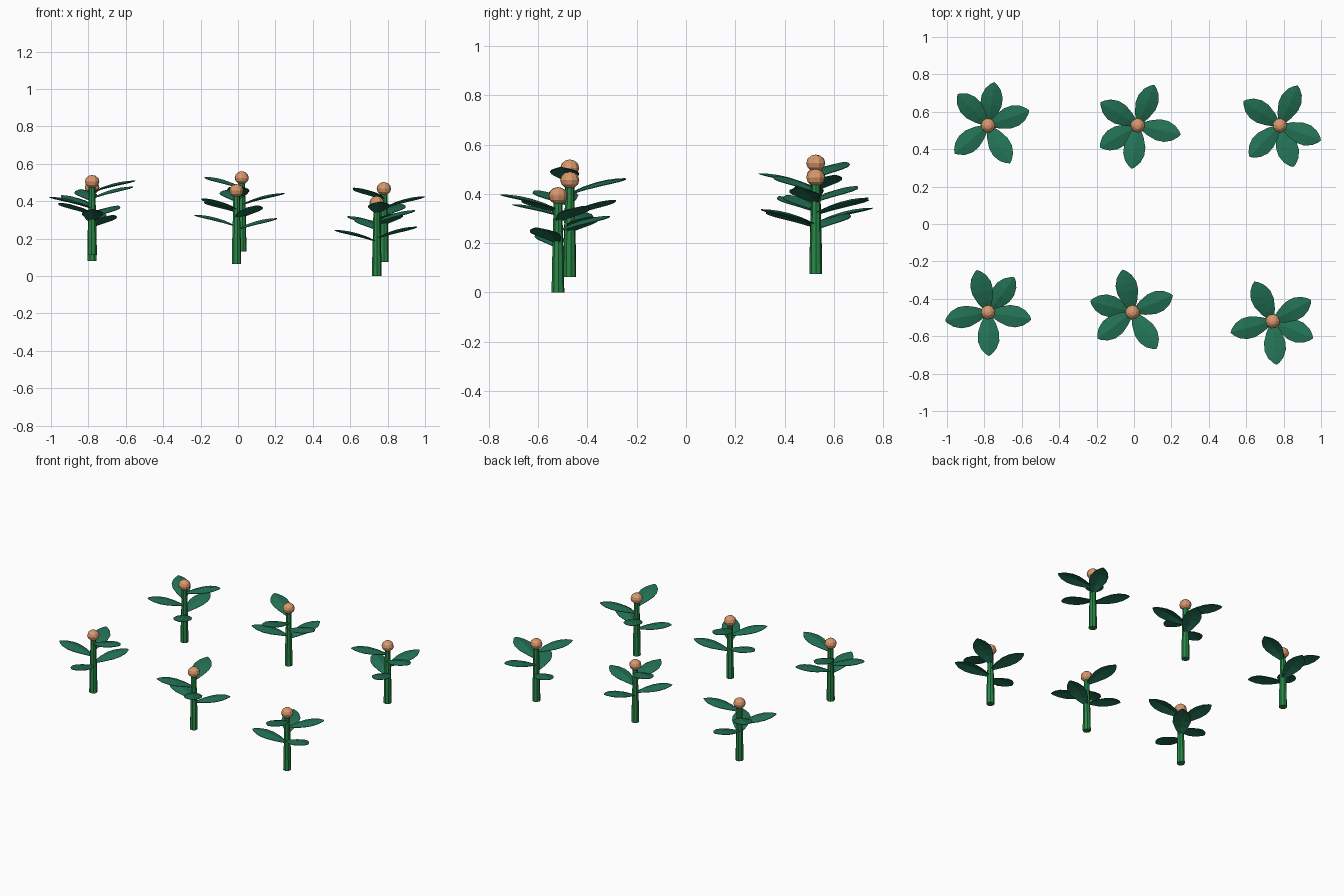
import bpy, bmesh, math
from mathutils import Matrix, Vector

if "Cube" in bpy.data.objects:
    bpy.data.objects.remove(bpy.data.objects["Cube"])


def material(name, rgb):
    m = bpy.data.materials.new(name)
    m.diffuse_color = (*rgb, 1)
    m.use_nodes = True
    m.node_tree.nodes["Principled BSDF"].inputs["Base Color"].default_value = m.diffuse_color
    return m


LEAF = material("leaf_green", (0.016, 0.165, 0.088))
STEM = material("stem_green", (0.022, 0.25, 0.065))
BUD = material("bud_orange", (0.70, 0.32, 0.155))


def finish(bm, name, mat):
    bmesh.ops.recalc_face_normals(bm, faces=bm.faces)
    me = bpy.data.meshes.new(name)
    bm.to_mesh(me)
    bm.free()
    me.materials.append(mat)
    return me


# Stem: tapering eight-sided stalk
def stem_mesh():
    bm = bmesh.new()
    rings = []
    for r, z in [(0.026, 0), (0.024, 0.12), (0.020, 0.25), (0.018, 0.37)]:
        rings.append([bm.verts.new((r * math.cos(i * math.tau / 8),
                                    r * math.sin(i * math.tau / 8), z)) for i in range(8)])
    for lo, hi in zip(rings, rings[1:]):
        for i in range(8):
            j = (i + 1) % 8
            bm.faces.new((lo[i], lo[j], hi[j], hi[i]))
    bm.faces.new(rings[0][::-1])
    bm.faces.new(rings[-1])
    return finish(bm, "stem", STEM)


# Bud: slightly squashed low-poly ball
def bud_mesh():
    bm = bmesh.new()
    bmesh.ops.create_uvsphere(bm, u_segments=10, v_segments=6, radius=0.039)
    bmesh.ops.scale(bm, vec=(1, 1, 0.9), verts=bm.verts)
    bmesh.ops.translate(bm, vec=(0, 0, 0.393), verts=bm.verts)
    return finish(bm, "bud", BUD)


# Leaves: five arched blades folded along the midrib, spiralling up the stem
def leaves_mesh():
    bm = bmesh.new()
    outline = [(0, 0.014), (0.22, 0.040), (0.45, 0.057), (0.65, 0.057),
               (0.83, 0.041), (0.95, 0.017)]
    length, rise = 0.224, 0.055
    for angle, tip_z in [(280, 0.246), (62, 0.264), (200, 0.311), (114, 0.352), (0, 0.398)]:
        rot = Matrix.Rotation(math.radians(angle), 3, 'Z')

        def vert(t, w, fold):
            z = tip_z - rise + rise * (2.0 * t - t * t) - 0.2 * abs(fold)
            return bm.verts.new(rot @ Vector((0.01 + length * t, w, z)))

        rows = [[vert(t, s * w, s * w) for s in (1, 0, -1)] for t, w in outline]
        tip = vert(1, 0, 0)
        for a, b in zip(rows, rows[1:]):
            bm.faces.new((a[0], a[1], b[1], b[0]))
            bm.faces.new((a[1], a[2], b[2], b[1]))
        bm.faces.new((rows[-1][0], rows[-1][1], tip))
        bm.faces.new((rows[-1][1], rows[-1][2], tip))
    bmesh.ops.recalc_face_normals(bm, faces=bm.faces)
    for f in bm.faces:
        if f.normal.z < 0:
            f.normal_flip()
    bmesh.ops.solidify(bm, geom=bm.faces[:], thickness=0.003)
    return finish(bm, "leaves", LEAF)


parts = [stem_mesh(), bud_mesh(), leaves_mesh()]

# Six plants: x, y, ground height, turn in degrees
plants = [(-0.78, 0.527, 0.08, 20), (0.02, 0.527, 0.132, 148), (0.78, 0.527, 0.074, 226),
          (-0.78, -0.472, 0.112, -9), (-0.008, -0.472, 0.063, 103), (0.742, -0.52, 0, 275)]
for n, (x, y, z, turn) in enumerate(plants, 1):
    for me in parts:
        ob = bpy.data.objects.new(f"{me.name}_{n}", me)
        ob.location = (x, y, z)
        ob.rotation_euler.z = math.radians(turn)
        bpy.context.collection.objects.link(ob)
